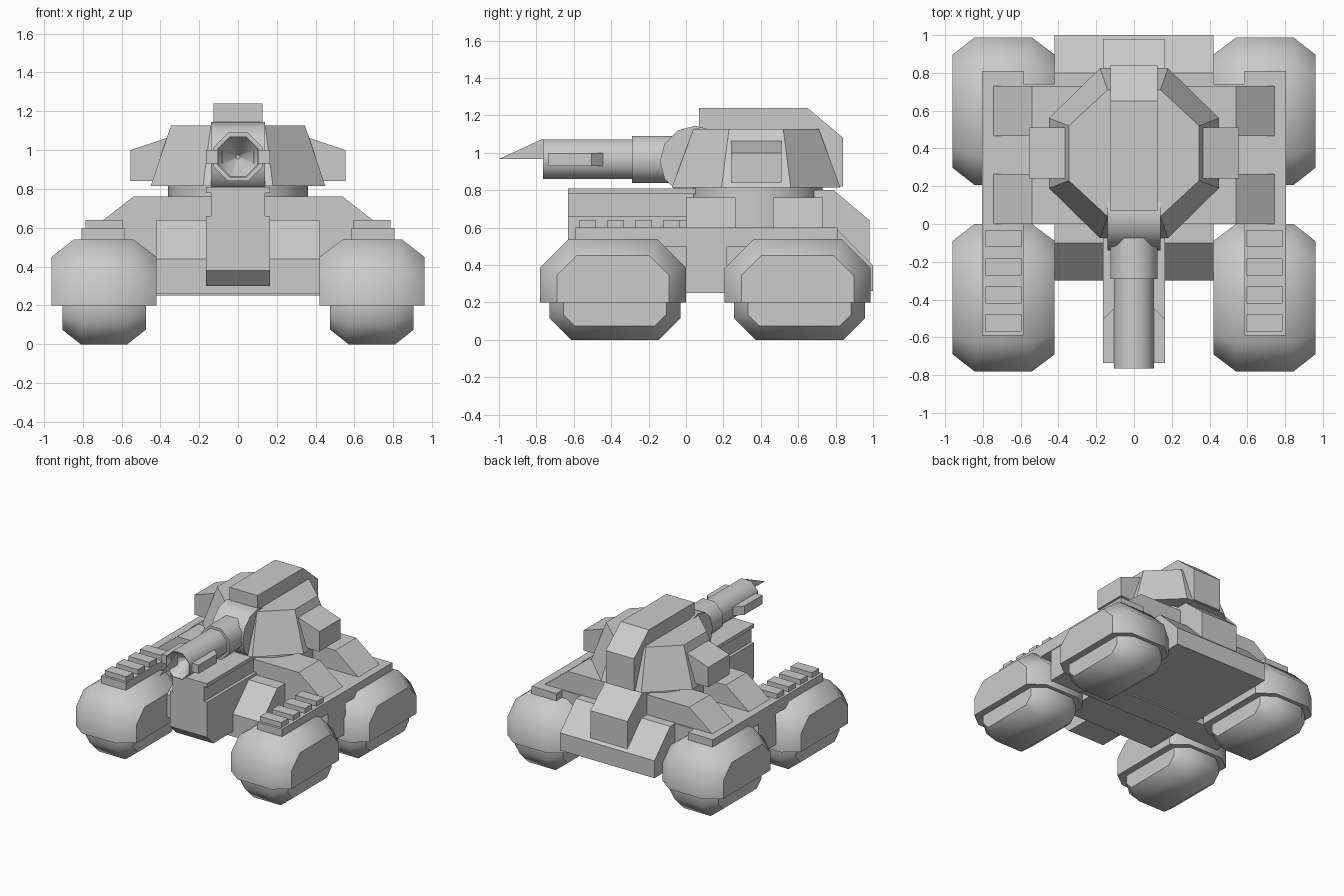
import bpy, bmesh, math
from mathutils import Matrix

if "Cube" in bpy.data.objects:
    bpy.data.objects.remove(bpy.data.objects["Cube"])


def finish(name, bm, smooth=0):
    bmesh.ops.recalc_face_normals(bm, faces=bm.faces[:])
    me = bpy.data.meshes.new(name)
    bm.to_mesh(me)
    bm.free()
    ob = bpy.data.objects.new(name, me)
    bpy.context.collection.objects.link(ob)
    if smooth:
        bpy.ops.object.select_all(action='DESELECT')
        ob.select_set(True)
        bpy.context.view_layer.objects.active = ob
        bpy.ops.object.shade_smooth_by_angle(angle=math.radians(smooth))
    return ob


def loft(name, rings, smooth=0):
    """Skin a list of closed rings of 3D points and cap both ends."""
    bm = bmesh.new()
    vs = [[bm.verts.new(p) for p in r] for r in rings]
    n = len(vs[0])
    for a, b in zip(vs, vs[1:]):
        for i in range(n):
            j = (i + 1) % n
            bm.faces.new((a[i], a[j], b[j], b[i]))
    bm.faces.new(vs[0])
    bm.faces.new(vs[-1])
    return finish(name, bm, smooth)


def side_profile(name, yz, x0, x1):
    return loft(name, [[(x, y, z) for y, z in yz] for x in (x0, x1)])


def front_profile(name, xz, y0, y1):
    return loft(name, [[(x, y, z) for x, z in xz] for y in (y0, y1)])


def box(name, x0, x1, y0, y1, z0, z1):
    return side_profile(name, [(y0, z0), (y1, z0), (y1, z1), (y0, z1)], x0, x1)


def cylinder(name, n, r, depth, matrix, smooth=50):
    bm = bmesh.new()
    bmesh.ops.create_cone(bm, cap_ends=True, segments=n, radius1=r, radius2=r,
                          depth=depth, matrix=matrix)
    return finish(name, bm, smooth)


# Hull with sloped front and rear
side_profile("hull", [(-.3, .26), (-.3, .44), (-.1, .64), (0, .64), (0, .6),
                      (.8, .6), (1, .4), (1, .26)], -.42, .42)
box("hull_middle", -.8, .8, 0, .22, .25, .598)
box("deck", -.75, .75, 0, .74, .3, .6)
side_profile("rear_box", [(.4, .3), (.4, .8), (.79, .8), (.98, .64), (.98, .3)],
             -.165, .165)

# Nose between the front pods
side_profile("nose", [(-.55, .3), (-.63, .38), (-.63, .66), (.05, .66), (.05, .3)],
             -.165, .165)
box("nose_neck", -.14, .14, -.63, .05, .66, .78)
box("nose_lid", -.165, .165, -.63, .05, .78, .81)

# Sloped ridges across the deck
for y0, y1 in ((0, .265), (.465, .73)):
    front_profile("deck_ridge", [(-.745, .6), (-.54, .76), (.54, .76), (.745, .6)], y0, y1)


# Track pods: fairing above, rounded track below, one set per corner
def pod(name, wide, narrow, xs, s, dy):
    rings = [[(s * x, y + dy, z) for y, z in p]
             for x, p in zip(xs, (narrow, wide, wide, narrow))]
    loft(name, rings, 40)


fair_wide = [(-.78, .2), (-.78, .385), (-.625, .54), (-.155, .54), (0, .385), (0, .2)]
fair_narrow = [(-.69, .2), (-.69, .345), (-.585, .45), (-.195, .45), (-.09, .345), (-.09, .2)]
track_wide = [(-.73, .21), (-.73, .115), (-.615, 0), (-.145, 0), (-.03, .115), (-.03, .21)]
track_narrow = [(-.655, .21), (-.655, .135), (-.595, .075), (-.165, .075), (-.105, .135), (-.105, .21)]
for s in (-1, 1):
    for dy in (0, .987):
        pod("pod_fairing", fair_wide, fair_narrow, (.42, .54, .845, .96), s, dy)
        pod("track", track_wide, track_narrow, (.475, .57, .81, .905), s, dy)
    # Side rail with raised blocks over the front pod
    box("side_rail", s * .585, s * .805, -.59, .81, .5, .6)
    for i in range(4):
        y = -.57 + i * .149
        box("rail_block", s * .595, s * .785, y, y + .09, .6, .64)
    # Turret side pods
    front_profile("turret_ear", [(s * .3, .84), (s * .3, 1.085), (s * .555, 1.0),
                                 (s * .555, .84)], .24, .51)
    # Barrel side fins
    loft("barrel_fin", [[(s * .08, -.735, z), (s * .165, -.735, z), (s * .165, -.505, z),
                         (s * .105, -.445, z), (s * .08, -.445, z)] for z in (.93, 1.0)])

# Turret ring and octagonal turret
cylinder("turret_ring", 16, .36, .24, Matrix.Translation((0, .37, .71)))


def octagon(hx, hy, fx, fy, z):
    c = .375
    q = [(fx, -hy), (hx, -fy), (hx, fy), (fx, hy), (-fx, hy), (-hx, fy), (-hx, -fy), (-fx, -hy)]
    return [(x, c + y, z) for x, y in q]


loft("turret", [octagon(.45, .45, .18, .185, .815), octagon(.345, .335, .14, .145, 1.127)])
side_profile("turret_spine", [(.07, .85), (.07, 1.24), (.65, 1.24), (.84, 1.08), (.84, .82),
                              (.6, .82)], -.125, .125)

# Gun mantle across the turret front
cylinder("gun_mantle", 12, .19, .28,
         Matrix.Translation((0, .05, .955)) @ Matrix.Rotation(math.pi / 2, 4, 'Y'))


# Eight-sided barrel with a conical bore
def gun_ring(r, y):
    k = r / math.cos(math.pi / 8)
    return [(k * math.cos((i + .5) * math.pi / 4), y, .965 + k * math.sin((i + .5) * math.pi / 4))
            for i in range(8)]


loft("barrel_collar", [gun_ring(.125, 0), gun_ring(.125, -.29)], 50)
loft("barrel", [gun_ring(.105, -.2), gun_ring(.105, -.765), gun_ring(.1, -.765),
                gun_ring(.01, -.62)], 50)

# Thin upright sight blade at the muzzle
bm = bmesh.new()
bm.faces.new([bm.verts.new(p) for p in ((0, -.765, 1.075), (0, -1, .967), (0, -.765, .967))])
finish("muzzle_blade", bm)
